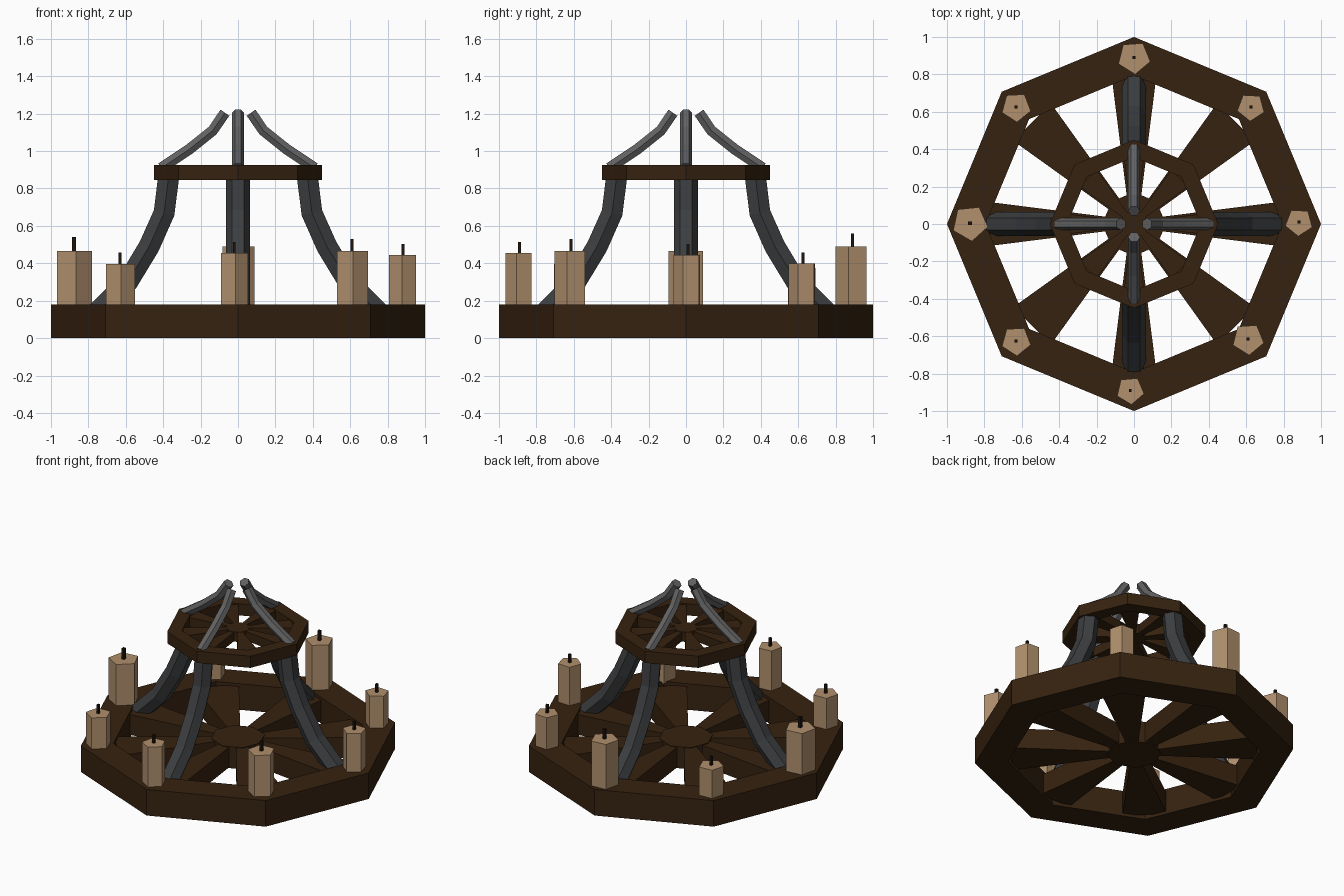
import bpy, bmesh
from math import cos, sin, pi, radians
from mathutils import Vector, Matrix

if "Cube" in bpy.data.objects:
    bpy.data.objects.remove(bpy.data.objects["Cube"])


def material(name, rgb):
    m = bpy.data.materials.new(name)
    m.diffuse_color = (*rgb, 1)
    m.use_nodes = True
    m.node_tree.nodes["Principled BSDF"].inputs["Base Color"].default_value = m.diffuse_color
    return m


WOOD = material("dark wood", (0.037, 0.016, 0.005))
IRON = material("dark iron", (0.045, 0.047, 0.05))
STEEL = material("grey iron", (0.12, 0.12, 0.122))
WAX = material("tan wax", (0.44, 0.28, 0.155))
WICK = material("wick", (0.012, 0.007, 0.004))


def finish(name, bm, mat):
    bmesh.ops.recalc_face_normals(bm, faces=bm.faces)
    me = bpy.data.meshes.new(name)
    bm.to_mesh(me)
    bm.free()
    me.materials.append(mat)
    ob = bpy.data.objects.new(name, me)
    bpy.context.collection.objects.link(ob)
    return ob


def prism(bm, outline, z0, z1):
    lo = [bm.verts.new((x, y, z0)) for x, y in outline]
    hi = [bm.verts.new((x, y, z1)) for x, y in outline]
    n = len(lo)
    bm.faces.new(lo)
    bm.faces.new(hi)
    for i in range(n):
        j = (i + 1) % n
        bm.faces.new((lo[i], lo[j], hi[j], hi[i]))


def polygon(n, r, start=0.0, cx=0.0, cy=0.0):
    return [(cx + r * cos(start + 2 * pi * i / n), cy + r * sin(start + 2 * pi * i / n))
            for i in range(n)]


# Eight-sided wheel: rim, hub and wedge spokes; the small one is a scaled copy
def wheel(name, z, s):
    bm = bmesh.new()
    h = 0.18
    rings = [[bm.verts.new((x, y, zz)) for x, y in polygon(8, r)]
             for r, zz in ((1, 0), (1, h), (0.793, h), (0.793, 0))]
    for k in range(4):
        a, b = rings[k], rings[(k + 1) % 4]
        for i in range(8):
            j = (i + 1) % 8
            bm.faces.new((a[i], a[j], b[j], b[i]))
    prism(bm, polygon(8, 0.17), 0.015, h - 0.015)
    for i in range(8):
        w = 0.142 if i % 2 else 0.117
        a = i * pi / 4
        pts = [(0.12, -0.035), (0.77, -w), (0.77, w), (0.12, 0.035)]
        prism(bm, [(x * cos(a) - y * sin(a), x * sin(a) + y * cos(a)) for x, y in pts],
              0.02, h - 0.02)
    bmesh.ops.transform(bm, matrix=Matrix.Translation((0, 0, z)) @ Matrix.Scale(s, 4),
                        verts=bm.verts)
    return finish(name, bm, WOOD)


wheel("lower_wheel", 0, 1)
wheel("upper_wheel", 0.845, 0.45)


# Hexagonal bar swept along a radial path, repeated on four sides
def arms(name, path, r, mat):
    pts = [Vector((x, 0, z)) for x, z in path]
    for q in range(4):
        bm = bmesh.new()
        rings = []
        for i, p in enumerate(pts):
            t = (pts[min(i + 1, len(pts) - 1)] - pts[max(i - 1, 0)]).normalized()
            side = Vector((0, 1, 0))
            out = side.cross(t)
            rings.append([bm.verts.new(p + side * r * cos(k * pi / 3) + out * r * sin(k * pi / 3))
                          for k in range(6)])
        for a, b in zip(rings, rings[1:]):
            for k in range(6):
                j = (k + 1) % 6
                bm.faces.new((a[k], a[j], b[j], b[k]))
        bm.faces.new(rings[0])
        bm.faces.new(rings[-1])
        bmesh.ops.transform(bm, matrix=Matrix.Rotation(q * pi / 2, 4, 'Z'), verts=bm.verts)
        finish(f"{name}_{q + 1}", bm, mat)


arms("lower_arm", [(0.78, 0.11), (0.59, 0.30), (0.475, 0.49), (0.395, 0.67), (0.37, 0.87)],
     0.065, IRON)
arms("upper_arm", [(0.41, 0.91), (0.26, 1.01), (0.135, 1.11), (0.07, 1.205)], 0.033, STEEL)

# Five-sided candles with wicks: x, y, radius, top height, turn in degrees
candles = [
    (0.0, 0.89, 0.09, 0.49, 4), (-0.63, 0.625, 0.081, 0.375, 3),
    (0.625, 0.625, 0.076, 0.40, -3), (-0.877, 0.005, 0.098, 0.465, 6),
    (0.882, 0.01, 0.076, 0.445, -3), (-0.63, -0.625, 0.081, 0.395, 3),
    (0.61, -0.615, 0.087, 0.465, 4), (-0.02, -0.89, 0.076, 0.455, 5),
]
for i, (x, y, r, top, turn) in enumerate(candles):
    bm = bmesh.new()
    prism(bm, polygon(5, r, radians(turn - 90), x, y), 0.17, top)
    finish(f"candle_{i + 1}", bm, WAX)
    bm = bmesh.new()
    prism(bm, polygon(4, r * 0.14, pi / 4, x, y), top - 0.01, top + r * 0.76)
    finish(f"wick_{i + 1}", bm, WICK)
